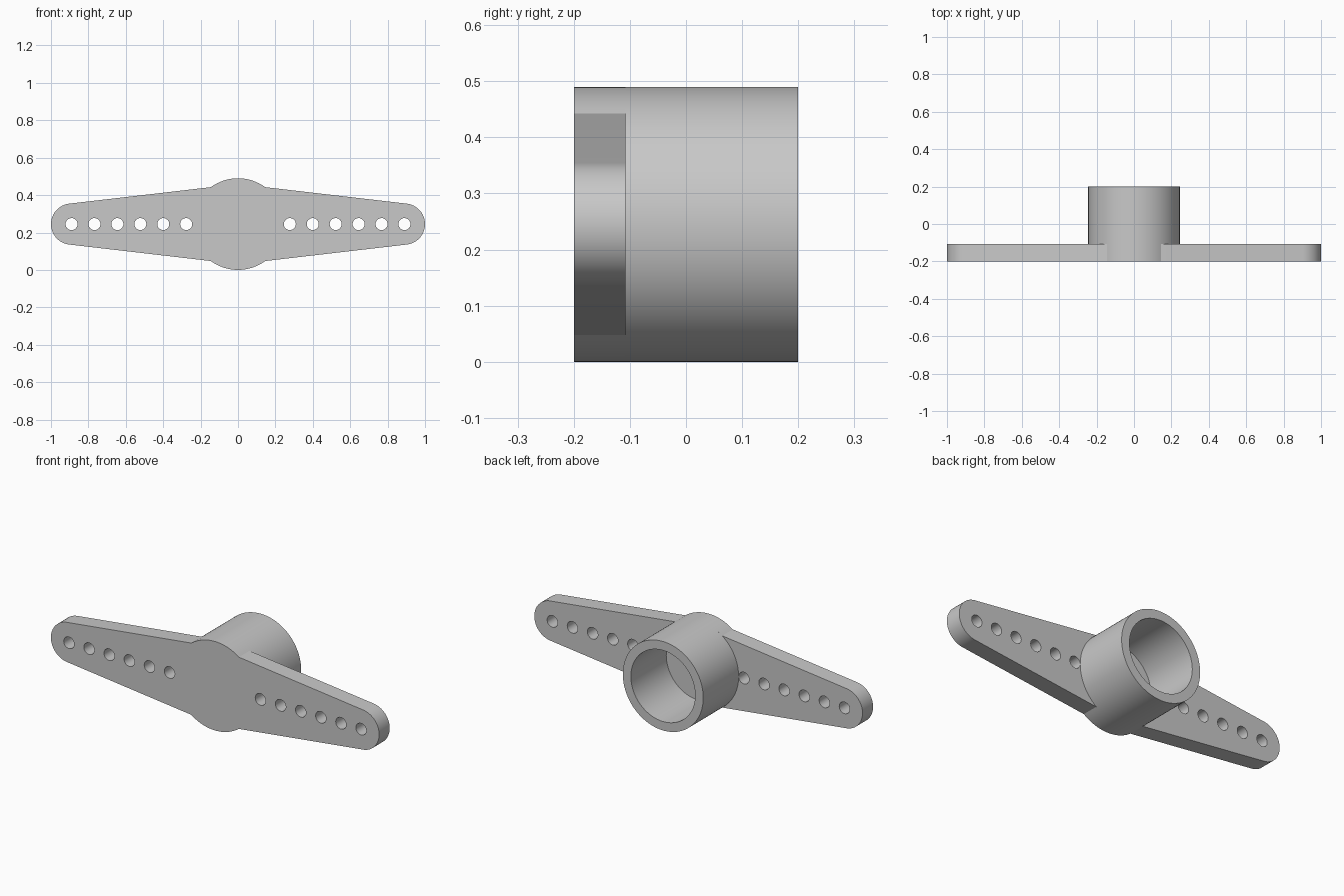
import bpy
import bmesh
from math import radians, degrees, sin, cos, acos, atan2, asin, pi

cube = bpy.data.objects.get("Cube")
if cube:
    bpy.data.objects.remove(cube, do_unlink=True)

HUB_R, BORE_R = 0.245, 0.196
TIP_X, TIP_R = 0.89, 0.11
HOLE_R, HOLE_STEP, HOLES = 0.032, 0.1226, 6
FRONT, STEP, BACK = -0.2, -0.108, 0.2
NECK = acos(0.145 / HUB_R)      # angle where the arm meets the hub

grey = bpy.data.materials.new("grey plastic")
grey.use_nodes = True
colour = (0.58, 0.58, 0.58, 1)
grey.diffuse_color = colour
grey.node_tree.nodes["Principled BSDF"].inputs["Base Color"].default_value = colour


def arc(cx, r, start, end, n):
    return [(cx + r * cos(start + (end - start) * i / n),
             r * sin(start + (end - start) * i / n)) for i in range(n + 1)]


def circle(cx, r, n):
    return arc(cx, r, 0, 2 * pi, n)[:-1]


def extruded(name, loops, y0, y1):
    """Fill closed loops (holes included) and extrude them from y0 to y1."""
    curve = bpy.data.curves.new(name, "CURVE")
    curve.dimensions = "2D"
    curve.fill_mode = "BOTH"
    curve.extrude = (y1 - y0) / 2
    for loop in loops:
        spline = curve.splines.new("POLY")
        spline.points.add(len(loop) - 1)
        for point, (x, z) in zip(spline.points, loop):
            point.co = (x, z, 0, 1)
        spline.use_cyclic_u = True
    obj = bpy.data.objects.new(name, curve)
    bpy.context.collection.objects.link(obj)
    obj.location = (0, (y0 + y1) / 2, HUB_R)
    obj.rotation_euler.x = radians(90)
    bpy.ops.object.select_all(action="DESELECT")
    obj.select_set(True)
    bpy.context.view_layer.objects.active = obj
    bpy.ops.object.convert(target="MESH")
    obj = bpy.context.object
    # Weld the caps to the sides
    bm = bmesh.new()
    bm.from_mesh(obj.data)
    bmesh.ops.remove_doubles(bm, verts=bm.verts, dist=0.0001)
    bmesh.ops.recalc_face_normals(bm, faces=bm.faces)
    bm.to_mesh(obj.data)
    bm.free()
    obj.data.materials.clear()
    obj.data.materials.append(grey)
    bpy.ops.object.shade_smooth_by_angle(angle=radians(20))
    return obj


# Arm plate: rounded tips tangent to the tapered edges, hub bulge in the middle
neck_x, neck_z = HUB_R * cos(NECK), HUB_R * sin(NECK)
dx = TIP_X - neck_x
tilt = asin((neck_z - TIP_R) / dx)
for _ in range(8):              # settle the tangent angle of the edge
    tilt = atan2(neck_z - TIP_R * cos(tilt), dx + TIP_R * sin(tilt))
half_tip = pi / 2 - tilt
right_half = arc(TIP_X, TIP_R, -half_tip, half_tip, 32)
bulge = arc(0, HUB_R, NECK, pi - NECK, 24)
outline = right_half + bulge
outline += [(-x, -z) for x, z in outline]
holes = [circle(side * (TIP_X - i * HOLE_STEP), HOLE_R, 32)
         for side in (-1, 1) for i in range(HOLES)]
extruded("arm_plate", [outline] + holes, FRONT, STEP)

# Hub sleeve: open at the back, closed by the plate
extruded("hub_sleeve", [circle(0, HUB_R, 96), circle(0, BORE_R, 96)], STEP, BACK)
